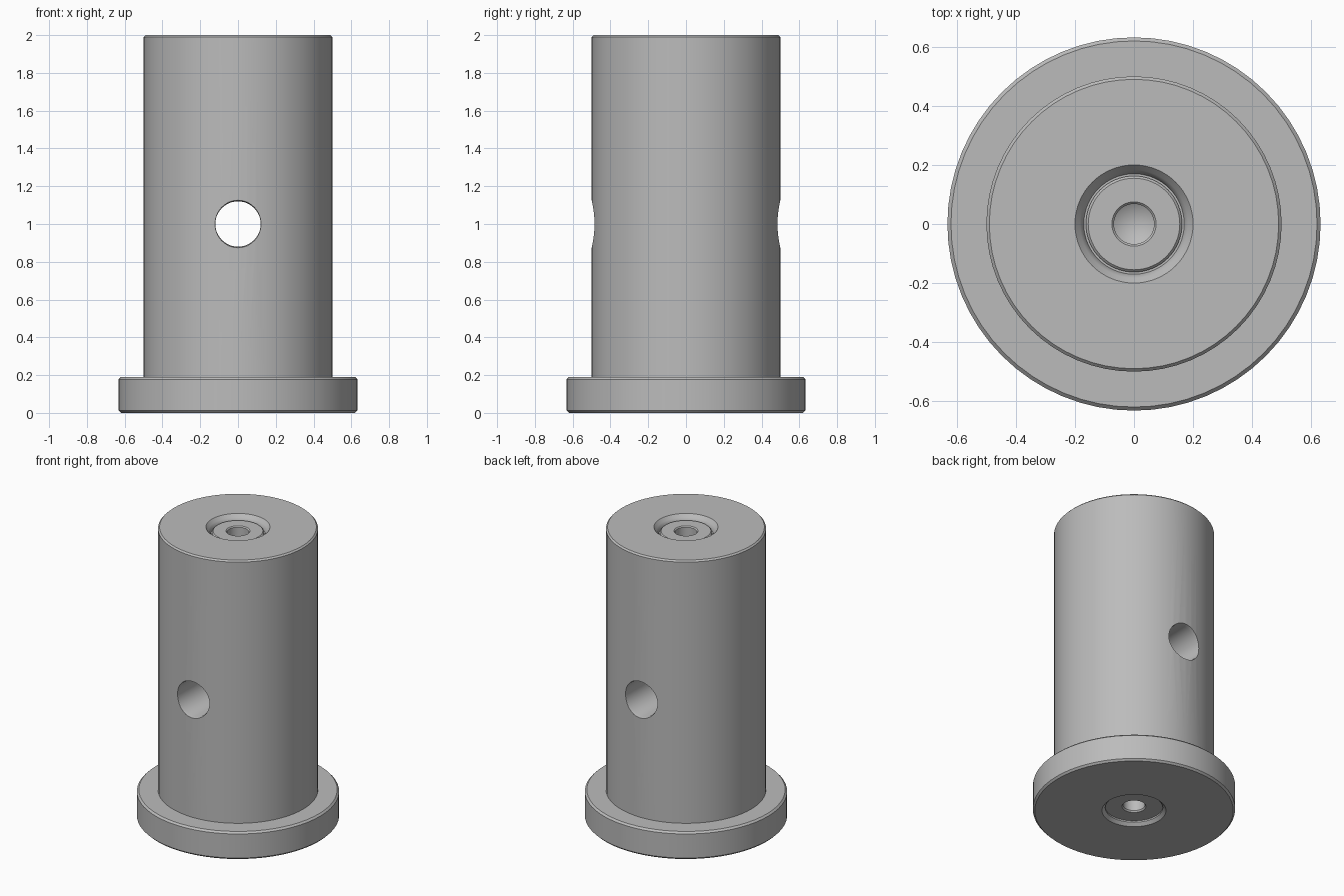
import bpy, bmesh
from math import radians
from mathutils import Matrix

cube = bpy.data.objects.get("Cube")
if cube:
    bpy.data.objects.remove(cube, do_unlink=True)

steel = bpy.data.materials.new("grey steel")
steel.use_nodes = True
colour = (0.5, 0.5, 0.5, 1)
steel.diffuse_color = colour
steel.node_tree.nodes["Principled BSDF"].inputs["Base Color"].default_value = colour


def lathe(name, profile, steps, turn=Matrix()):
    """Spin a closed (radius, height) profile around z, then rotate it."""
    bm = bmesh.new()
    pts = [bm.verts.new((r, 0, z)) for r, z in profile]
    edges = [bm.edges.new(pair) for pair in zip(pts, pts[1:])]
    bmesh.ops.spin(bm, geom=pts + edges, cent=(0, 0, 0), axis=(0, 0, 1),
                   angle=radians(360), steps=steps)
    bmesh.ops.remove_doubles(bm, verts=bm.verts, dist=1e-5)
    bmesh.ops.recalc_face_normals(bm, faces=bm.faces)
    bmesh.ops.transform(bm, matrix=turn, verts=bm.verts)
    mesh = bpy.data.meshes.new(name)
    bm.to_mesh(mesh)
    bm.free()
    mesh.materials.append(steel)
    obj = bpy.data.objects.new(name, mesh)
    bpy.context.collection.objects.link(obj)
    return obj


# Flanged pin body with a recessed centre hole in each end
bottom_centre = [(0, 0.36), (0.068, 0.32), (0.068, 0.04), (0.075, 0.03),
                 (0.18, 0.03), (0.18, 0.02), (0.2, 0)]
flange = [(0.62, 0), (0.632, 0.012), (0.632, 0.178), (0.62, 0.19), (0.5, 0.19)]
shank = [(0.5, 1.99), (0.49, 2)]
top_centre = [(0.2, 2), (0.183, 1.98), (0.175, 1.97), (0.17, 1.95), (0.163, 1.95),
              (0.163, 1.965), (0.155, 1.973), (0.075, 1.973), (0.068, 1.966),
              (0.068, 1.72), (0, 1.68)]
body = lathe("flanged_pin", bottom_centre + flange + shank + top_centre, 64)

# Cross bore from front to back with lightly broken edges
half = [(0.135, 0.53), (0.126, 0.5), (0.12, 0.477)]
bore = [(0, 0.53)] + half + [(r, -y) for r, y in reversed(half)] + [(0, -0.53)]
cutter = lathe("cross_bore_cutter", bore, 48, Matrix.Rotation(radians(90), 4, "X")
               @ Matrix.Translation((0, 0, 0)))
cutter.location.z = 1
cutter.hide_render = True
cutter.hide_viewport = False

cut = body.modifiers.new("cross_bore", "BOOLEAN")
cut.operation = "DIFFERENCE"
cut.solver = "EXACT"
cut.object = cutter
bpy.context.view_layer.objects.active = body
body.select_set(True)
cutter.select_set(False)
bpy.ops.object.modifier_apply(modifier=cut.name)
bpy.data.objects.remove(cutter, do_unlink=True)

bpy.ops.object.shade_smooth_by_angle(angle=radians(25))
